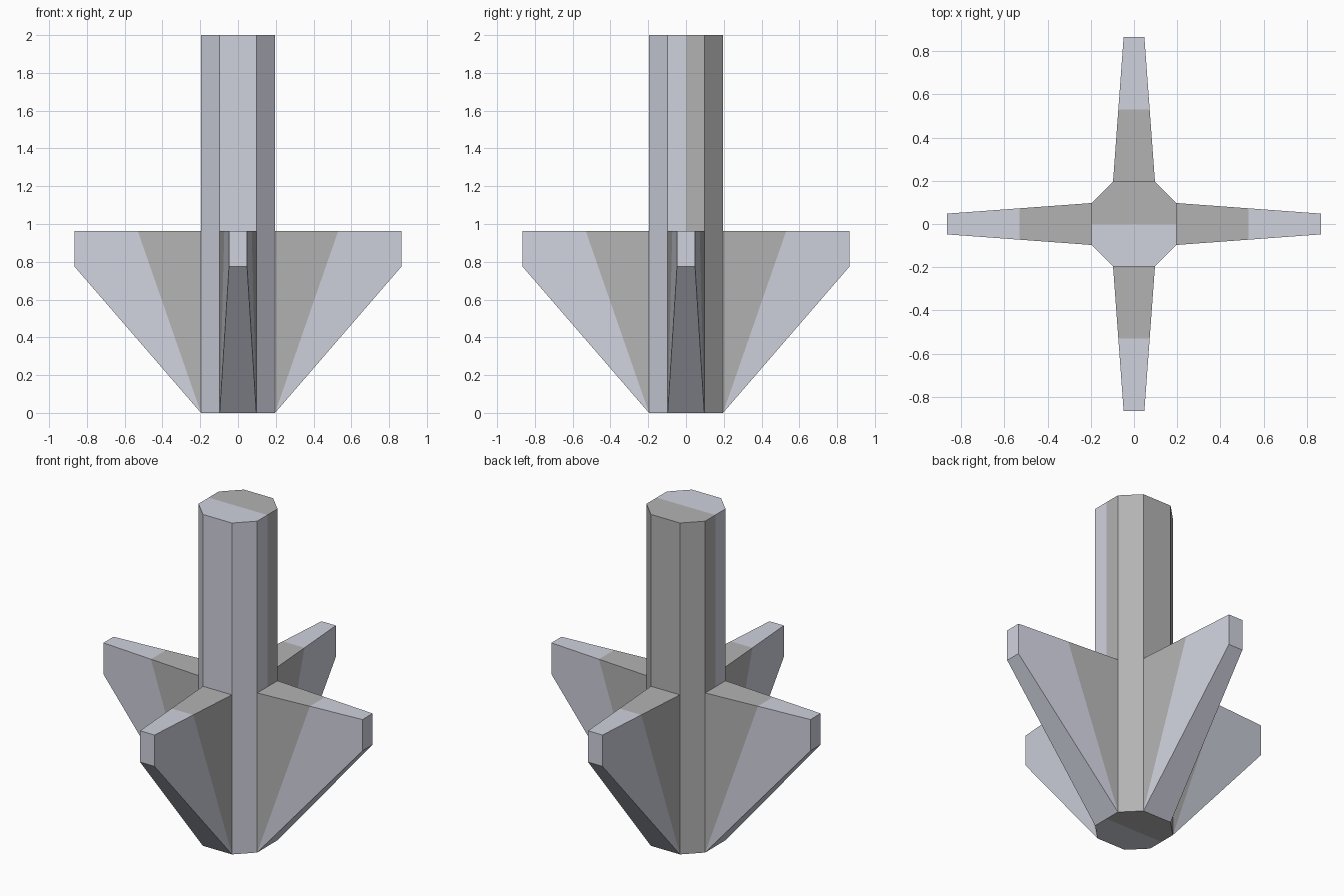
import bpy, bmesh, math
from mathutils import Matrix, Vector

if "Cube" in bpy.data.objects:
    bpy.data.objects.remove(bpy.data.objects["Cube"])

R, C = 0.196, 0.097            # shaft half width, half width of its main sides
TIP, TIP_W = 0.865, 0.048      # fin reach and half width at the tip
FIN_TOP, TIP_LOW, TOP = 0.963, 0.774, 2.0


def material(name, color):
    m = bpy.data.materials.new(name)
    m.diffuse_color = color
    m.use_nodes = True
    m.node_tree.nodes["Principled BSDF"].inputs["Base Color"].default_value = m.diffuse_color
    return m


MATS = [material("grey", (0.45, 0.45, 0.45, 1)),
        material("pale_blue_grey", (0.63, 0.645, 0.73, 1))]


def cut(bm, point, normal):
    bmesh.ops.bisect_plane(bm, geom=bm.verts[:] + bm.edges[:] + bm.faces[:],
                           dist=1e-5, plane_co=point, plane_no=normal)


def finish(bm, name, is_pale):
    for f in bm.faces:
        f.material_index = int(is_pale(f.calc_center_median()))
    me = bpy.data.meshes.new(name)
    bm.to_mesh(me)
    bm.free()
    for m in MATS:
        me.materials.append(m)
    ob = bpy.data.objects.new(name, me)
    bpy.context.collection.objects.link(ob)
    return ob


# Eight-sided shaft, pale on the front half and grey on the back half
bm = bmesh.new()
profile = [(R, -C), (R, C), (C, R), (-C, R), (-R, C), (-R, -C), (-C, -R), (C, -R)]
base = bm.faces.new([bm.verts.new((x, y, 0)) for x, y in profile])
ext = bmesh.ops.extrude_face_region(bm, geom=[base], use_keep_orig=True)
top = [v for v in ext["geom"] if isinstance(v, bmesh.types.BMVert)]
bmesh.ops.translate(bm, verts=top, vec=(0, 0, TOP))
bmesh.ops.recalc_face_normals(bm, faces=bm.faces[:])
cut(bm, (0, 0, FIN_TOP), (0, 0, 1))
cut(bm, (0, 0, 0), (0, 1, 0))
# Open the shaft where the fins join it
joints = [f for f in bm.faces if f.calc_center_median().z < FIN_TOP
          and max(abs(f.normal.x), abs(f.normal.y)) > 0.9]
bmesh.ops.delete(bm, geom=joints, context='FACES')
finish(bm, "shaft", lambda c: c.y < 0)

# Four tapered fins, grey near the shaft and pale toward the tip
normal = Vector((FIN_TOP, 0, -(TIP - R) / 2))
for i, side in enumerate(("right", "back", "left", "front")):
    bm = bmesh.new()
    outline = [(R, C, 0), (TIP, TIP_W, TIP_LOW), (TIP, TIP_W, FIN_TOP), (R, C, FIN_TOP)]
    near = [bm.verts.new((x, -w, z)) for x, w, z in outline]
    far = [bm.verts.new((x, w, z)) for x, w, z in outline]
    bm.faces.new(near)
    bm.faces.new(far[::-1])
    for a in range(3):
        bm.faces.new((near[a + 1], near[a], far[a], far[a + 1]))
    cut(bm, (R, 0, 0), normal)
    fin = finish(bm, side + "_fin", lambda c: (c - Vector((R, 0, 0))).dot(normal) > 0)
    fin.data.transform(Matrix.Rotation(i * math.pi / 2, 4, 'Z'))
